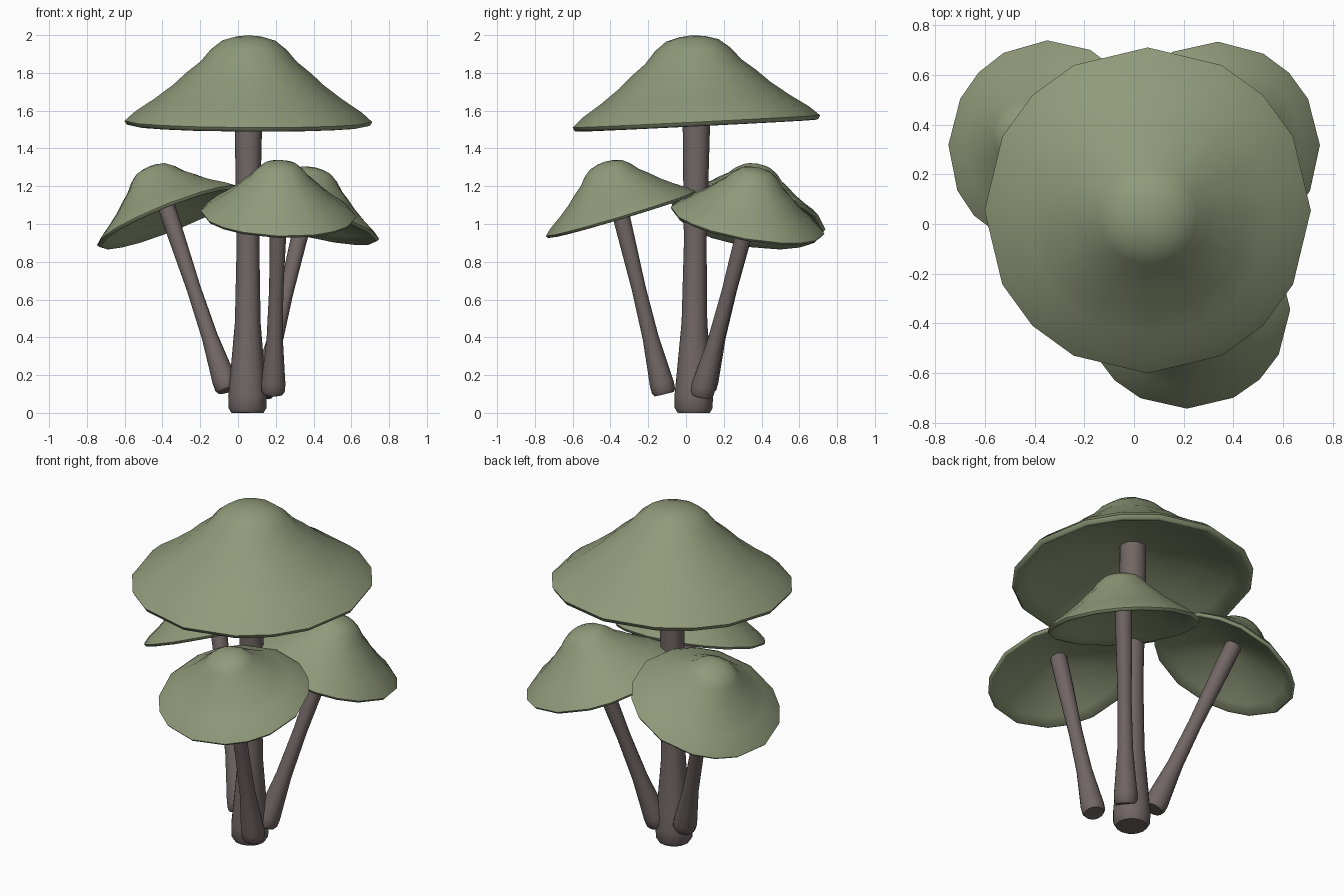
import bpy, bmesh, math
from mathutils import Vector, Matrix

if "Cube" in bpy.data.objects:
    bpy.data.objects.remove(bpy.data.objects["Cube"])


def material(name, rgb):
    m = bpy.data.materials.new(name)
    m.diffuse_color = (*rgb, 1)
    m.use_nodes = True
    m.node_tree.nodes["Principled BSDF"].inputs["Base Color"].default_value = m.diffuse_color
    return m


CAP_MAT = material("moss green", (0.28, 0.325, 0.195))
STEM_MAT = material("grey brown", (0.165, 0.135, 0.13))

# sixteen slightly uneven sides, as on a rounded square
ANGLES = [math.radians(q * 90 + a) for q in range(4) for a in (0, 27, 45, 63)]


def lathe(name, profile, matrix, mat, sharp):
    """Revolve (radius, z) points; radius 0 makes a pole."""
    bm = bmesh.new()
    rings = []
    for r, z in profile:
        if r == 0:
            rings.append([bm.verts.new(matrix @ Vector((0, 0, z)))])
        else:
            rings.append([bm.verts.new(matrix @ Vector((r * math.cos(a), r * math.sin(a), z)))
                          for a in ANGLES])
    n = len(ANGLES)
    for a, b in zip(rings, rings[1:]):
        for i in range(n):
            j = (i + 1) % n
            if len(a) == 1:
                bm.faces.new((a[0], b[j], b[i]))
            elif len(b) == 1:
                bm.faces.new((a[i], a[j], b[0]))
            else:
                bm.faces.new((a[i], a[j], b[j], b[i]))
    bmesh.ops.recalc_face_normals(bm, faces=bm.faces)
    me = bpy.data.meshes.new(name)
    bm.to_mesh(me)
    bm.free()
    me.materials.append(mat)
    ob = bpy.data.objects.new(name, me)
    bpy.context.collection.objects.link(ob)
    bpy.ops.object.select_all(action='DESELECT')
    ob.select_set(True)
    bpy.context.view_layer.objects.active = ob
    bpy.ops.object.shade_smooth_by_angle(angle=math.radians(sharp))
    return ob


# hollow underside, rim lip, flared skirt and rounded dome
CAP = [(0, 0.20), (0.12, 0.19), (0.35, 0.115), (0.55, 0.03), (0.63, -0.015),
       (0.645, -0.012), (0.656, 0.008), (0.60, 0.058), (0.50, 0.125), (0.40, 0.20),
       (0.33, 0.265), (0.255, 0.325), (0.20, 0.39), (0.14, 0.437), (0.07, 0.457), (0, 0.465)]
# swollen foot, thin middle, slightly wider top
STEM_LEN = 1.535
STEM = [(0, 0), (0.085, 0), (0.1, 0.025), (0.102, 0.09), (0.092, 0.2), (0.068, 0.48),
        (0.06, 0.9), (0.072, 1.5), (0.072, 1.73), (0, 1.73)]


def mushroom(name, base, centre, slope, s):
    base, centre = Vector(base), Vector(centre)
    axis = centre - base
    # stem from the base through the cap centre
    turn = Vector((0, 0, 1)).rotation_difference(axis).to_matrix().to_4x4()
    size = Matrix.Diagonal((s, s, axis.length / STEM_LEN, 1))
    lathe(name + "_stem", STEM, Matrix.Translation(base) @ turn @ size, STEM_MAT, 50)
    # cap tilted by its rim slope in x and y
    normal = Vector((-slope[0], -slope[1], 1))
    turn = Vector((0, 0, 1)).rotation_difference(normal).to_matrix().to_4x4()
    lathe(name + "_cap", CAP, Matrix.Translation(centre) @ turn @ Matrix.Scale(s, 4), CAP_MAT, 60)


mushroom("tall", (0.05, 0.04, 0), (0.055, 0.055, 1.535), (-0.005, 0.05), 1.0)
mushroom("front", (0.185, -0.115, 0.10), (0.215, -0.345, 1.05), (-0.04, 0.30), 0.63)
mushroom("left", (-0.055, 0.095, 0.12), (-0.36, 0.33, 1.035), (0.40, -0.18), 0.63)
mushroom("right", (0.125, 0.08, 0.09), (0.345, 0.325, 1.015), (-0.25, -0.18), 0.63)
